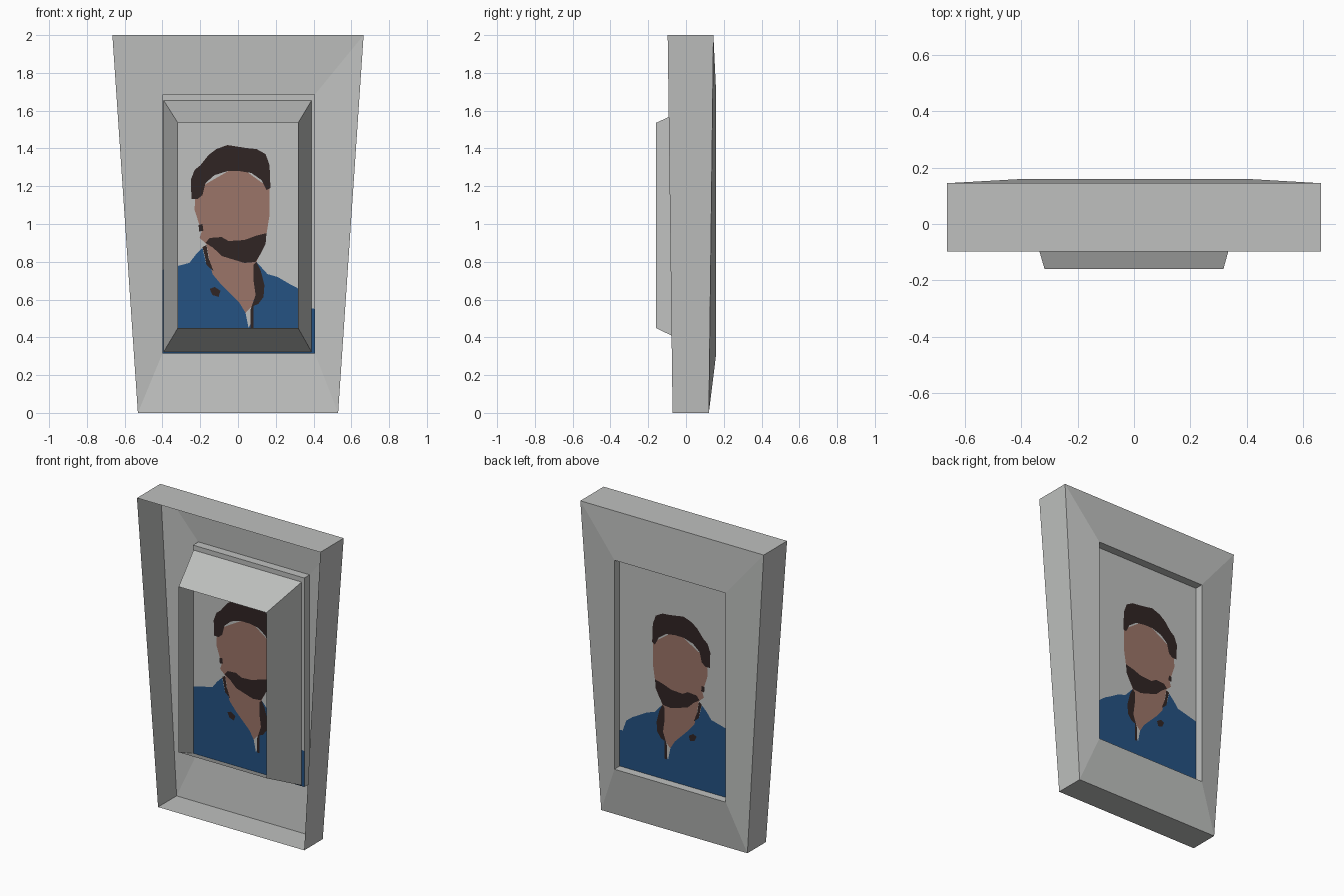
import bpy, bmesh
from mathutils import Vector
from mathutils.geometry import delaunay_2d_cdt


def material(name, rgb):
    m = bpy.data.materials.new(name)
    m.diffuse_color = (*rgb, 1)
    return m


grey = material("light grey", (0.52, 0.53, 0.52))
blue = material("shirt blue", (0.018, 0.084, 0.225))
skin = material("skin tan", (0.33, 0.178, 0.14))
dark = material("hair dark brown", (0.03, 0.018, 0.017))


def add_object(name, bm, mats):
    mesh = bpy.data.meshes.new(name)
    bm.to_mesh(mesh)
    bm.free()
    for m in mats:
        mesh.materials.append(m)
    obj = bpy.data.objects.new(name, mesh)
    bpy.context.collection.objects.link(obj)
    return obj


def ring(x0b, x1b, x0t, x1t, z0, z1, yb, yt):
    """Four corners, bottom left round to top left."""
    return [(x0b, yb, z0), (x1b, yb, z0), (x1t, yt, z1), (x0t, yt, z1)]


def box_ring(x0, x1, z0, z1, y):
    return ring(x0, x1, x0, x1, z0, z1, y, y)


def loft(name, rings):
    """Open sheet skinned through a series of four-cornered rings."""
    bm = bmesh.new()
    loops = [[bm.verts.new(p) for p in r] for r in rings]
    for a, b in zip(loops, loops[1:]):
        for i in range(4):
            j = (i + 1) % 4
            bm.faces.new((a[i], a[j], b[j], b[i]))
    return add_object(name, bm, [grey])


L, R, B, T = -0.40, 0.407, 0.315, 1.685     # picture opening
PIC_Y = 0.105

# Outer tapered tray: rim, back edge, raised opening, recess to the picture
loft("outer_frame", [
    ring(-0.53, 0.53, -0.665, 0.665, 0, 2, -0.071, -0.097),
    ring(-0.53, 0.53, -0.665, 0.665, 0, 2, 0.121, 0.145),
    box_ring(L, R, B, T, 0.16),
    box_ring(L, R, B, T, PIC_Y),
])

# Bevelled window surround projecting to the front
loft("inner_frame", [
    box_ring(-0.318, 0.318, 0.45, 1.535, -0.16),
    box_ring(-0.394, 0.39, 0.322, 1.655, 0.102),
])

# Picture outlines (x, z)
sheet = [(L, B), (R, B), (R, T), (L, T)]
shirt = [(L, B), (R, B), (R, 0.55), (0.385, 0.555), (0.36, 0.625), (0.314, 0.661),
         (0.272, 0.683), (0.209, 0.72), (0.156, 0.735), (0.098, 0.799),
         (-0.167, 0.783), (-0.188, 0.873), (-0.225, 0.836), (-0.257, 0.794), (L, 0.757)]
face_neck = [(-0.225, 1.18), (-0.23, 1.074), (-0.209, 1.01), (-0.193, 0.958),
             (-0.203, 0.926), (-0.167, 0.894), (-0.15, 0.8), (-0.135, 0.735),
             (-0.087, 0.677), (0.008, 0.582), (0.04, 0.529), (0.071, 0.561),
             (0.093, 0.624), (0.082, 0.783), (0.098, 0.799), (0.146, 0.915),
             (0.167, 1.048), (0.167, 1.19), (0.0, 1.31)]
undershirt = [(0.04, 0.529), (0.071, 0.561), (0.066, 0.47), (0.056, 0.45)]
hair = [(-0.246, 1.132), (-0.25, 1.233), (-0.23, 1.286), (-0.198, 1.312), (-0.156, 1.365),
        (-0.114, 1.397), (-0.056, 1.418), (0.045, 1.402), (0.098, 1.397), (0.146, 1.37),
        (0.167, 1.312), (0.172, 1.19), (0.151, 1.18), (0.124, 1.233), (0.071, 1.27),
        (0.008, 1.28), (-0.056, 1.28), (-0.124, 1.259), (-0.172, 1.217),
        (-0.188, 1.153), (-0.214, 1.132)]
beard = [(-0.172, 0.9), (-0.15, 0.926), (-0.087, 0.931), (-0.05, 0.91), (0.034, 0.915),
         (0.093, 0.937), (0.151, 0.952), (0.146, 0.894), (0.119, 0.841), (0.093, 0.799),
         (0.034, 0.794), (-0.019, 0.81), (-0.087, 0.831), (-0.13, 0.873)]
collar_left = [(-0.188, 0.878), (-0.167, 0.889), (-0.156, 0.82), (-0.13, 0.751),
               (-0.167, 0.783), (-0.177, 0.836)]
collar_right = [(0.082, 0.783), (0.098, 0.799), (0.119, 0.757), (0.14, 0.677),
                (0.135, 0.614), (0.108, 0.577), (0.082, 0.566), (0.082, 0.45),
                (0.066, 0.45), (0.066, 0.545), (0.093, 0.624), (0.082, 0.704)]
button = [(-0.15, 0.656), (-0.124, 0.667), (-0.093, 0.646), (-0.103, 0.614), (-0.135, 0.624)]
ear_mark = [(-0.209, 0.995), (-0.188, 1.0), (-0.183, 0.965), (-0.205, 0.96)]

# Later layers cover earlier ones; the number is the material slot
layers = [(sheet, 0), (shirt, 1), (face_neck, 2), (undershirt, 0), (hair, 3), (beard, 3),
          (collar_left, 3), (collar_right, 3), (button, 3), (ear_mark, 3)]


def inside(poly, p):
    hit = False
    for (x0, z0), (x1, z1) in zip(poly, poly[1:] + poly[:1]):
        if (z0 > p[1]) != (z1 > p[1]) and p[0] < x0 + (p[1] - z0) * (x1 - x0) / (z1 - z0):
            hit = not hit
    return hit


# Picture: one flat sheet cut along every outline, coloured by topmost layer
pts, edges = [], []
for poly, _ in layers:
    n, s = len(poly), len(pts)
    pts += [Vector(p) for p in poly]
    edges += [(s + i, s + (i + 1) % n) for i in range(n)]
verts, _, tris, *_ = delaunay_2d_cdt(pts, edges, [], 0, 1e-5)

bm = bmesh.new()
bv = [bm.verts.new((v[0], PIC_Y, v[1])) for v in verts]
for t in tris:
    f = bm.faces.new([bv[i] for i in t])
    c = f.calc_center_median()
    for poly, slot in layers:
        if inside(poly, (c.x, c.z)):
            f.material_index = slot
bmesh.ops.dissolve_limit(bm, angle_limit=0.01, verts=bm.verts[:], edges=bm.edges[:],
                         delimit={'MATERIAL'})
bmesh.ops.triangulate(bm, faces=bm.faces[:])
add_object("portrait_sheet", bm, [grey, blue, skin, dark])
